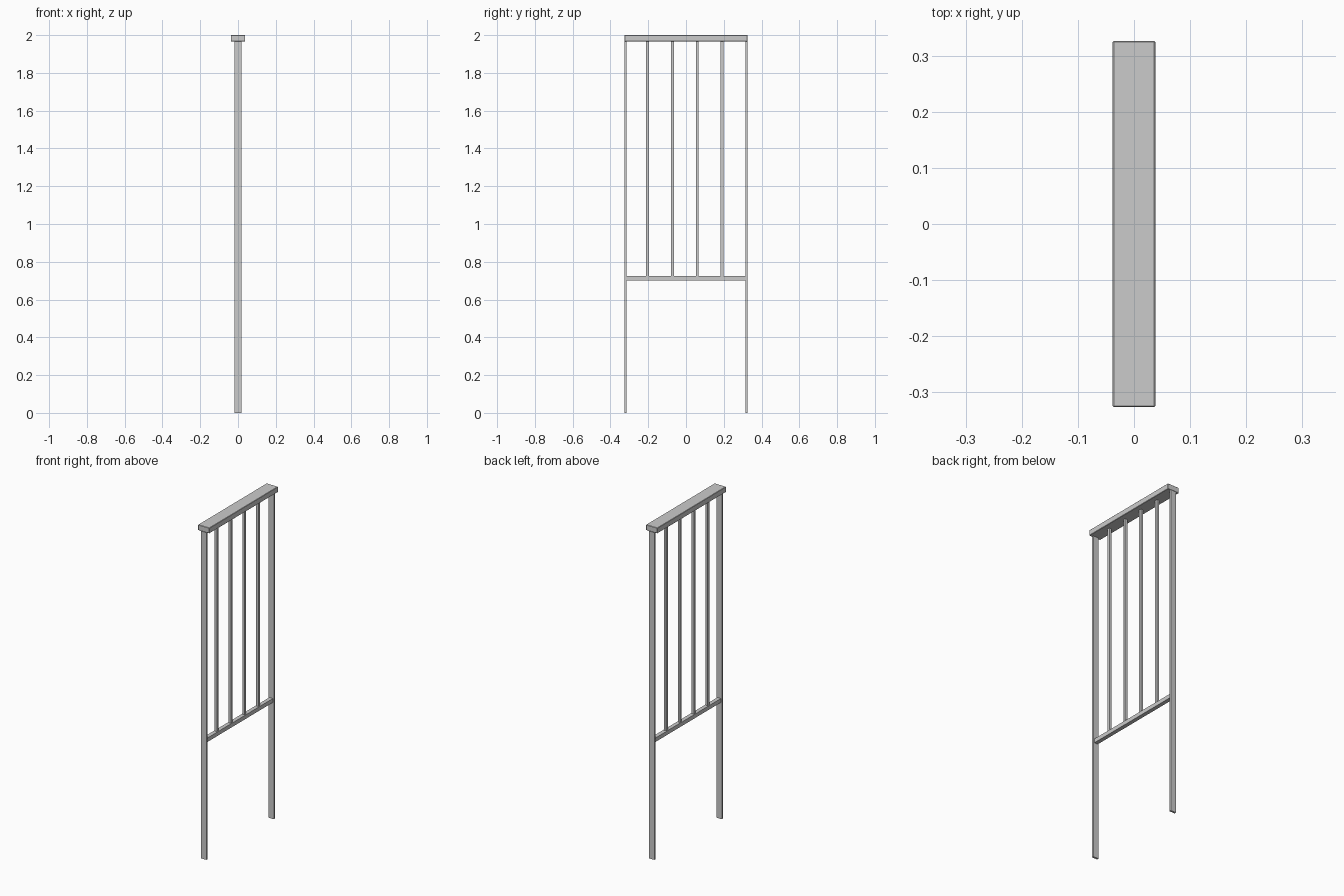
import bpy

if "Cube" in bpy.data.objects:
    bpy.data.objects.remove(bpy.data.objects["Cube"])


def box(name, x, y, z, bevel=0.0):
    """Box spanning the given (min, max) ranges."""
    bpy.ops.mesh.primitive_cube_add(size=1)
    ob = bpy.context.object
    ob.name = name
    for v in ob.data.vertices:
        for i, (lo, hi) in enumerate((x, y, z)):
            v.co[i] = hi if v.co[i] > 0 else lo
    if bevel:
        m = ob.modifiers.new("edge_bevel", 'BEVEL')
        m.width = bevel
        m.segments = 1
    return ob


HALF = 0.326      # half length of the panel
POST = 0.012      # post thickness

# Wide handrail on top
box("top_rail", (-0.038, 0.038), (-HALF, HALF), (1.967, 2.0), 0.002)

# Flat bar posts at both ends
for side, s in (("left", -1), ("right", 1)):
    ys = sorted((s * HALF, s * (HALF - POST)))
    box(side + "_post", (-0.018, 0.018), ys, (0, 1.967))

# Lower rail between the posts
box("bottom_rail", (-0.012, 0.012), (-HALF + POST, HALF - POST), (0.7, 0.724))

# Square balusters
for i in range(4):
    y = -0.203 + i * 0.1313
    box(f"baluster_{i + 1}", (-0.0075, 0.0075), (y - 0.0075, y + 0.0075), (0.724, 1.967))
